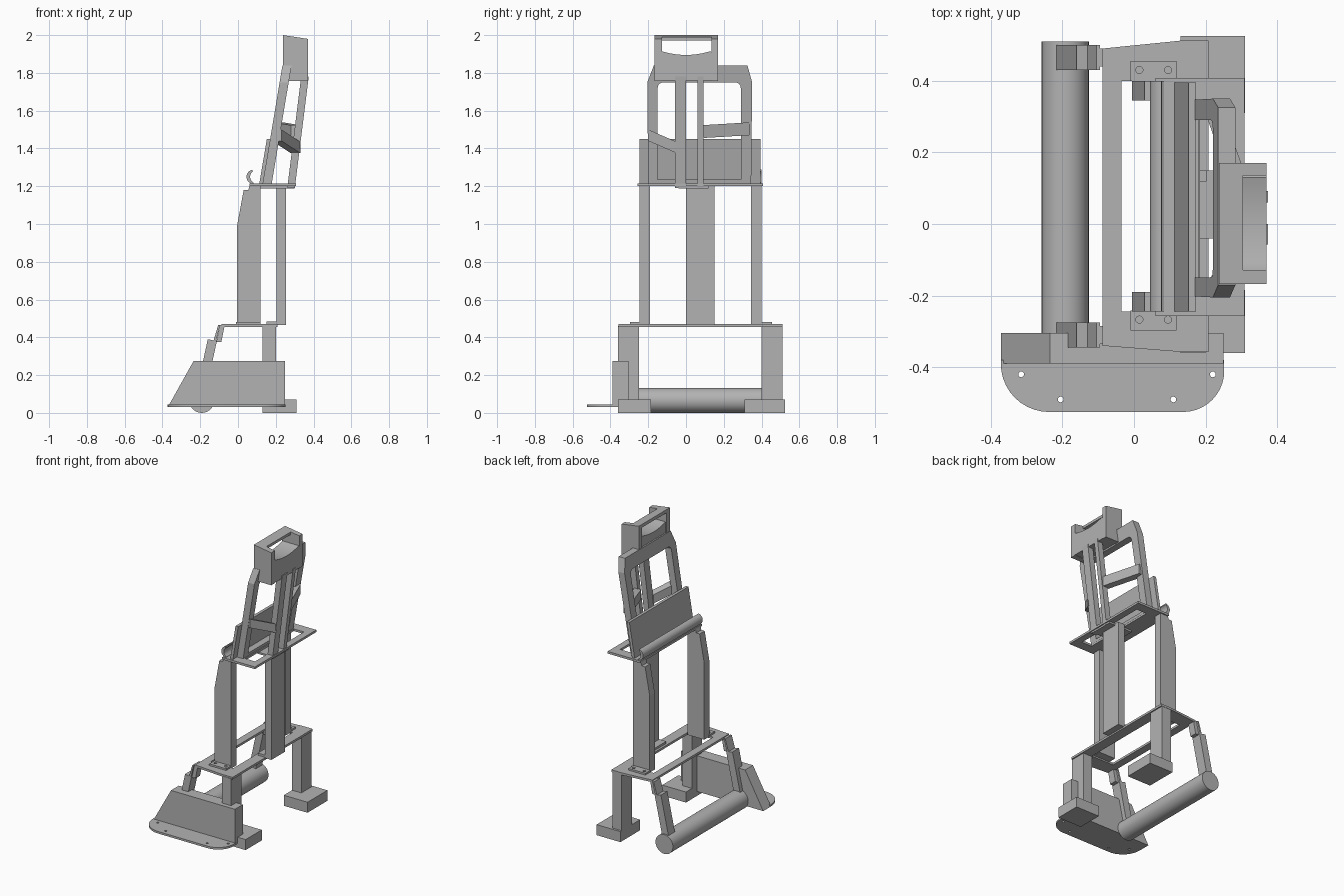
import bpy, bmesh, math

if "Cube" in bpy.data.objects:
    bpy.data.objects.remove(bpy.data.objects["Cube"], do_unlink=True)

grey = bpy.data.materials.new("plain grey")
grey.use_nodes = True
GREY = (0.45, 0.45, 0.45, 1)
grey.diffuse_color = GREY
grey.node_tree.nodes["Principled BSDF"].inputs["Base Color"].default_value = GREY


def prism(name, axis, lo, hi, outline, holes=(), lean=0, base=0, smooth=False):
    """Extrude an outline with holes along an axis; lean shears x with height."""
    curve = bpy.data.curves.new(name, "CURVE")
    curve.dimensions = "2D"
    curve.fill_mode = "BOTH"
    curve.extrude = (hi - lo) / 2
    for loop in [outline, *holes]:
        spline = curve.splines.new("POLY")
        spline.points.add(len(loop) - 1)
        for point, (u, v) in zip(spline.points, loop):
            point.co = (u, v, 0, 1)
        spline.use_cyclic_u = True
    source = bpy.data.objects.new(name + " outline", curve)
    bpy.context.collection.objects.link(source)
    bpy.context.view_layer.update()
    mesh = bpy.data.meshes.new_from_object(source.evaluated_get(bpy.context.evaluated_depsgraph_get()))
    bpy.data.objects.remove(source, do_unlink=True)
    bm = bmesh.new()
    bm.from_mesh(mesh)
    mid = (lo + hi) / 2
    for vert in bm.verts:
        u, v, w = vert.co
        w += mid
        x, y, z = {"x": (w, u, v), "y": (u, w, v), "z": (u, v, w)}[axis]
        vert.co = (x + lean * (z - base), y, z)
    bmesh.ops.remove_doubles(bm, verts=bm.verts, dist=1e-5)
    bmesh.ops.recalc_face_normals(bm, faces=bm.faces)
    for face in bm.faces:
        face.smooth = False
    bm.to_mesh(mesh)
    bm.free()
    mesh.materials.clear()
    mesh.materials.append(grey)
    mesh.name = name
    obj = bpy.data.objects.new(name, mesh)
    bpy.context.collection.objects.link(obj)
    if smooth:
        bpy.ops.object.select_all(action="DESELECT")
        obj.select_set(True)
        bpy.context.view_layer.objects.active = obj
        bpy.ops.object.shade_smooth_by_angle(angle=math.radians(35))
    return obj


def rect(a, b, c, d):
    return [(a, c), (b, c), (b, d), (a, d)]


def box(name, x0, x1, y0, y1, z0, z1, lean=0):
    return prism(name, "z", z0, z1, rect(x0, x1, y0, y1), lean=lean, base=z0)


def arc(cx, cy, r, start, end, n=10):
    angles = [math.radians(start + (end - start) * i / n) for i in range(n + 1)]
    return [(cx + r * math.cos(a), cy + r * math.sin(a)) for a in angles]


def circle(cx, cy, r, n=16):
    return arc(cx, cy, r, 0, 360, n)[:-1]


# Feet and lower legs
box("front_foot", 0.13, 0.31, -0.36, -0.185, 0, 0.072)
box("rear_foot", 0.13, 0.31, 0.31, 0.525, 0, 0.072)
box("front_leg", 0.13, 0.2, -0.36, -0.25, 0.07, 0.46)
box("rear_leg", 0.13, 0.2, 0.40, 0.51, 0.07, 0.46)

# Side box and its rounded base plate
prism("side_box", "y", -0.39, -0.305,
      [(-0.372, 0.03), (0.25, 0.03), (0.25, 0.275), (-0.235, 0.275)])
prism("base_plate", "z", 0.03, 0.044,
      [(0.252, -0.38), (-0.372, -0.38)]
      + arc(-0.237, -0.39, 0.135, 180, 270) + arc(0.137, -0.41, 0.115, 270, 360),
      [circle(x, y, 0.008) for x, y in
       [(-0.315, -0.42), (-0.205, -0.49), (0.11, -0.49), (0.22, -0.42)]], smooth=True)

# Roller carried by a pair of jointed arms
prism("roller", "y", -0.305, 0.51, circle(-0.192, 0.066, 0.066, 32), smooth=True)
for side, y0, y1 in [("front", -0.345, -0.275), ("rear", 0.43, 0.50)]:
    prism(side + "_lower_arm", "y", y0, y1,
          [(-0.225, 0.09), (-0.16, 0.39), (-0.112, 0.38), (-0.175, 0.09)])
    prism(side + "_upper_arm", "y", y0 + 0.01, y1 - 0.01,
          [(-0.115, 0.375), (-0.095, 0.465), (-0.07, 0.465), (-0.088, 0.375)])
    prism(side + "_arm_hinge", "y", y0, y1,
          [(-0.135, 0.365), (-0.105, 0.465), (-0.095, 0.465), (-0.12, 0.365)])

# Lower deck
prism("lower_deck", "z", 0.455, 0.47,
      [(-0.088, -0.34), (0.13, -0.357), (0.208, -0.357),
       (0.208, 0.512), (0.13, 0.512), (-0.088, 0.49)],
      [rect(-0.035, 0.135, -0.245, 0.40)])

# Uprights with bolted tabs
for side, y0, tab in [("front", -0.245, -0.297), ("rear", 0.345, 0.40)]:
    prism(side + "_upright", "y", y0, y0 + 0.055,
          [(-0.005, 0.465), (0.12, 0.465), (0.12, 1.2), (0.06, 1.2),
           (0.055, 1.18), (0.03, 1.18), (-0.005, 0.99)])
    prism(side + "_upright_tab", "z", 0.47, 0.482,
          rect(-0.01, 0.118, tab, tab + 0.055),
          [circle(x, tab + 0.03, 0.01) for x in (0.015, 0.095)])
box("centre_post", 0.203, 0.253, 0, 0.15, 0.465, 1.2)
box("centre_post_tab", 0.15, 0.205, 0, 0.15, 0.47, 0.485)

# Upper deck with its rolled lip
prism("upper_deck", "z", 1.2, 1.215, rect(0.06, 0.308, -0.257, 0.408),
      [rect(0.185, 0.262, -0.19, 0.34)])
box("upper_deck_mount", 0.12, 0.3, -0.04, 0.12, 1.188, 1.2)
prism("rolled_lip", "y", -0.245, 0.40,
      arc(0.083, 1.25, 0.038, 100, 265, 14) + arc(0.098, 1.25, 0.034, 245, 125, 14),
      smooth=True)

# Leaning back panel
prism("back_panel", "x", 0.112, 0.132, rect(-0.245, 0.395, 1.212, 1.45), lean=0.17, base=1.21)


# Leaning arch frame with rounded openings
def opening(a, b, r=0.03):
    return ([(a, 1.235), (b, 1.235)] + arc(b - r, 1.75 - r, r, 0, 90, 6)
            + arc(a + r, 1.75 - r, r, 90, 180, 6))


prism("arch_frame", "x", 0.13, 0.178,
      [(-0.2, 1.21), (0.345, 1.21), (0.35, 1.75), (0.325, 1.84),
       (-0.17, 1.84), (-0.205, 1.75)],
      [opening(-0.15, 0.29)], lean=0.167, base=1.21)

# Rear bars of the backrest
for name, y0, y1 in [("wide_rear_bar", -0.057, 0.0), ("slim_rear_bar", 0.06, 0.092)]:
    prism(name, "x", 0.262, 0.302, rect(y0, y1, 1.19, 1.78), lean=0.125, base=1.2)

# Braces between the arch and the rear bars
def brace(name, y0, y1, low0, low1, depth, x0, x1):
    obj = prism(name, "x", 0, 0.05,
                [(y0, low0), (y1, low1), (y1, low1 + depth), (y0, low0 + depth)])
    for vert in obj.data.vertices:
        vert.co.x += x0 + (x1 - x0) * (vert.co.y - y0) / (y1 - y0)


brace("front_brace", -0.2, -0.05, 1.44, 1.375, 0.06, 0.18, 0.28)
brace("rear_brace", 0.085, 0.335, 1.455, 1.47, 0.068, 0.28, 0.19)

# Head box: body with dished top, side cheeks and a top cover
prism("head_body", "x", 0.245, 0.37,
      [(-0.165, 1.76), (0.165, 1.76), (0.165, 1.91), (0.135, 1.91)]
      + [(0.13 - 0.26 * i / 12, 1.895 + 0.02 * (i / 6 - 1) ** 2) for i in range(13)]
      + [(-0.165, 1.91)], smooth=True)
for side, y0, y1 in [("front", -0.168, -0.128), ("rear", 0.135, 0.17)]:
    prism(side + "_head_cheek", "y", y0, y1,
          [(0.268, 1.757), (0.37, 1.757), (0.37, 1.98), (0.238, 2.0), (0.238, 1.84)])
prism("head_cover", "y", -0.168, 0.17,
      [(0.238, 1.978), (0.305, 1.972), (0.305, 1.99), (0.238, 2.0)])
